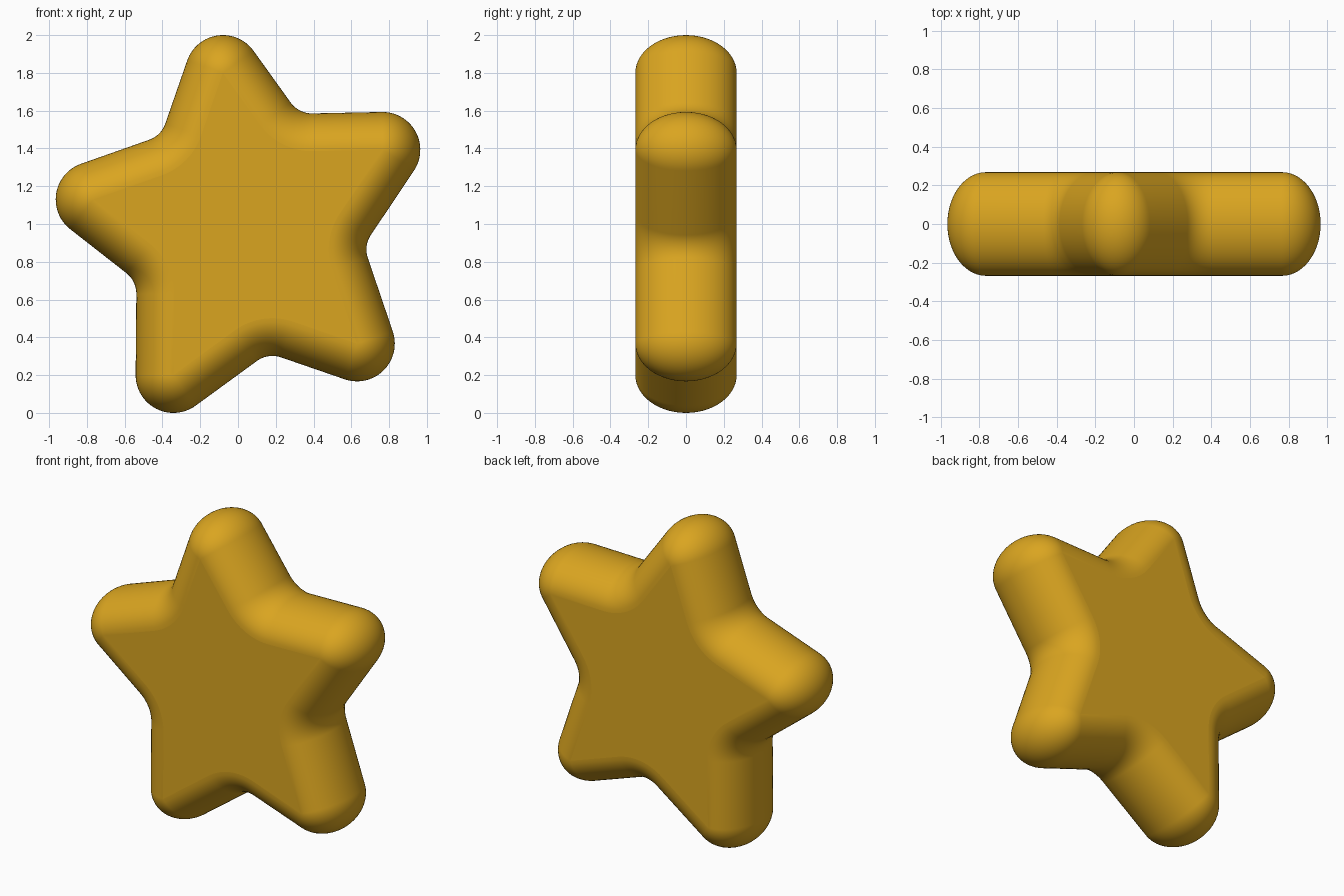
import bpy, bmesh, math
from mathutils import Vector

if "Cube" in bpy.data.objects:
    bpy.data.objects.remove(bpy.data.objects["Cube"])

ROUND = 0.20      # edge rounding measured in the plane of the star
HALF = 0.268      # half thickness
FILLET = 0.34     # notch radius of the inner flat outline
CENTRE = Vector((0.04, 0.99))

# arm-end centres and notch bottoms (x, z), counter-clockwise from the top arm
tips = [(-0.08, 1.80), (-0.765, 1.13), (-0.342, 0.20), (0.63, 0.367), (0.765, 1.393)]
notches = [(-0.41, 1.49), (-0.55, 0.685), (0.17, 0.305), (0.68, 0.87), (0.32, 1.60)]

# inner star outline
poly = []
for t, n in zip(tips, notches):
    n = Vector(n)
    poly += [Vector(t), n + (CENTRE - n).normalized() * 0.24]


def normal(a, b):
    d = (b - a).normalized()
    return Vector((d.y, -d.x))


# samples of (point, outward normal): fans at the arm ends, fillets in the notches
samples = []
for i, v in enumerate(poly):
    n0 = normal(poly[i - 1], v)
    n1 = normal(v, poly[(i + 1) % len(poly)])
    a0 = math.atan2(n0.y, n0.x)
    turn = math.atan2(n0.x * n1.y - n0.y * n1.x, n0.dot(n1))
    steps = 28 if turn > 0 else 16
    for k in range(steps + 1):
        a = a0 + turn * k / steps
        n = Vector((math.cos(a), math.sin(a)))
        if turn > 0:
            p = v
        else:
            p = v + (n0 + n1) * (FILLET / (1 + n0.dot(n1))) - n * FILLET
        samples.append((p, n))

# sweep an elliptical edge around the outline
bm = bmesh.new()
RINGS = 28
rings = []
for j in range(RINGS + 1):
    f = -math.pi / 2 + math.pi * j / RINGS
    ring = []
    for p, n in samples:
        q = p + n * (ROUND * math.cos(f))
        ring.append(bm.verts.new((q.x, HALF * math.sin(f), q.y)))
    rings.append(ring)
count = len(samples)
for r0, r1 in zip(rings, rings[1:]):
    for k in range(count):
        m = (k + 1) % count
        bm.faces.new((r0[k], r0[m], r1[m], r1[k])).smooth = True
bmesh.ops.remove_doubles(bm, verts=bm.verts, dist=1e-5)

# flat front and back
rim = [e for e in bm.edges if e.is_boundary]
caps = bmesh.ops.holes_fill(bm, edges=rim, sides=0)["faces"]
for face in caps:
    face.smooth = False
bmesh.ops.triangulate(bm, faces=caps)
bmesh.ops.recalc_face_normals(bm, faces=bm.faces)

mesh = bpy.data.meshes.new("star")
bm.to_mesh(mesh)
bm.free()
star = bpy.data.objects.new("star", mesh)
bpy.context.collection.objects.link(star)

gold = bpy.data.materials.new("golden yellow")
gold.diffuse_color = (0.701, 0.376, 0.0144, 1)
gold.use_nodes = True
gold.node_tree.nodes["Principled BSDF"].inputs["Base Color"].default_value = gold.diffuse_color
mesh.materials.append(gold)
